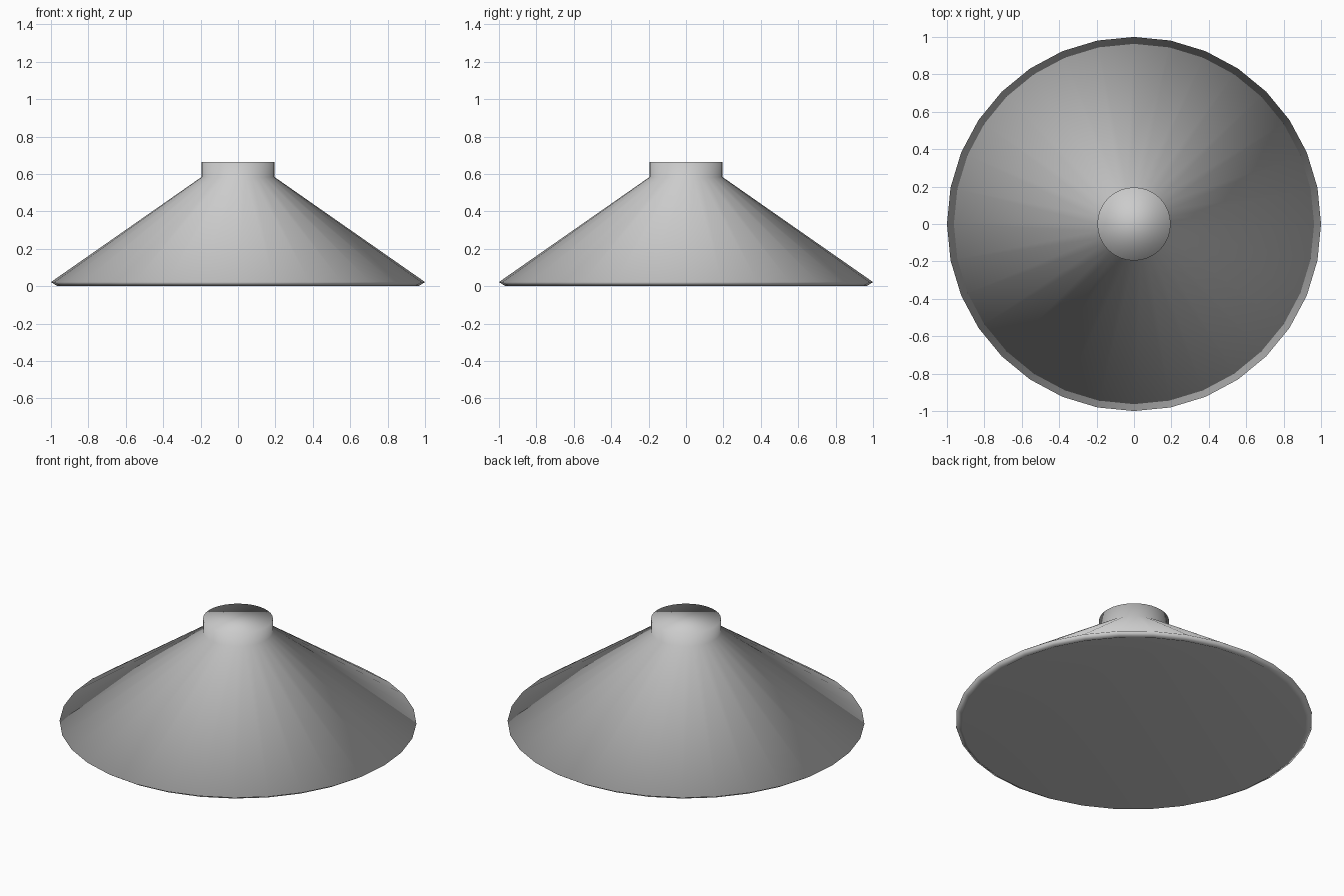
import bpy, bmesh, math

if "Cube" in bpy.data.objects:
    bpy.data.objects.remove(bpy.data.objects["Cube"])

SIDES = 32
# Lathe profile (radius, height): lip, rim, base of neck, top of neck
PROFILE = [(0.965, 0.0), (1.0, 0.022), (0.196, 0.583), (0.196, 0.664)]
HOLLOW = 0.47  # height of the inside peak


def ring(bm, radius, z):
    return [bm.verts.new((radius * math.cos(2 * math.pi * i / SIDES),
                          radius * math.sin(2 * math.pi * i / SIDES), z))
            for i in range(SIDES)]


bm = bmesh.new()
rings = [ring(bm, r, z) for r, z in PROFILE]

# Lip, cone and neck walls
for low, high in zip(rings, rings[1:]):
    for i in range(SIDES):
        j = (i + 1) % SIDES
        bm.faces.new((low[i], low[j], high[j], high[i]))

# Top cap
bm.faces.new(rings[-1])

# Hollow underside, rising to a point
peak = bm.verts.new((0, 0, HOLLOW))
for i in range(SIDES):
    bm.faces.new((rings[0][(i + 1) % SIDES], rings[0][i], peak))

for face in bm.faces:
    face.smooth = True

mesh = bpy.data.meshes.new("conical_shade")
bm.to_mesh(mesh)
bm.free()
shade = bpy.data.objects.new("conical_shade", mesh)
bpy.context.collection.objects.link(shade)
